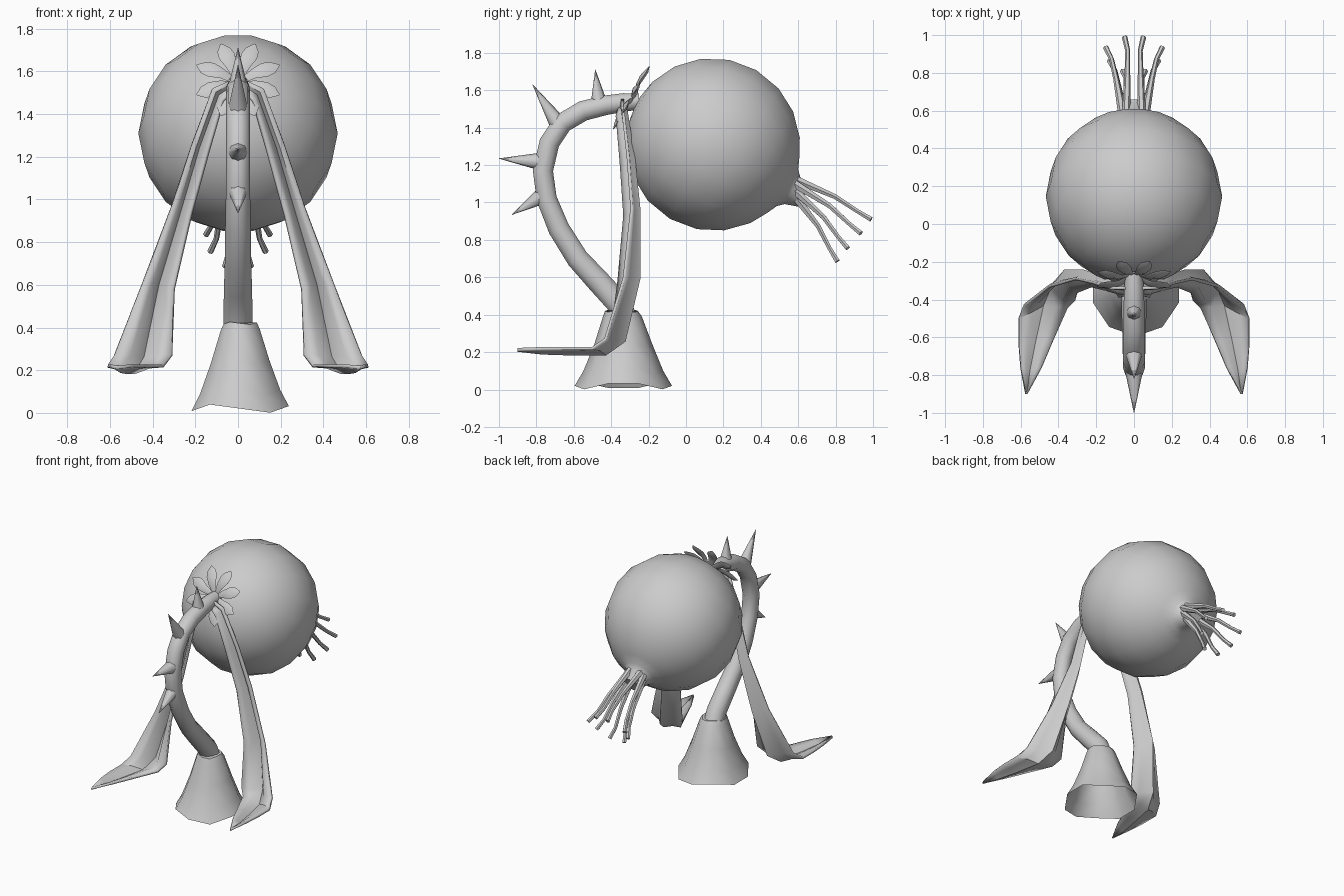
import bpy, bmesh, math
from mathutils import Vector

cube = bpy.data.objects.get("Cube")
if cube:
    bpy.data.objects.remove(cube, do_unlink=True)

grey = bpy.data.materials.new("plain grey")
grey.use_nodes = True
COLOUR = (0.6, 0.6, 0.6, 1)
grey.diffuse_color = COLOUR
grey.node_tree.nodes["Principled BSDF"].inputs["Base Color"].default_value = COLOUR


def finish(name, bm, angle=40):
    """Turn a bmesh into a smooth shaded object."""
    bmesh.ops.recalc_face_normals(bm, faces=bm.faces)
    mesh = bpy.data.meshes.new(name)
    bm.to_mesh(mesh)
    bm.free()
    mesh.materials.append(grey)
    obj = bpy.data.objects.new(name, mesh)
    bpy.context.collection.objects.link(obj)
    bpy.ops.object.select_all(action='DESELECT')
    bpy.context.view_layer.objects.active = obj
    obj.select_set(True)
    bpy.ops.object.shade_smooth_by_angle(angle=math.radians(angle))
    return obj


def skin(bm, rows, closed):
    """Join rows of points with quads."""
    verts = [[bm.verts.new(p) for p in row] for row in rows]
    n = len(verts[0])
    for a, b in zip(verts, verts[1:]):
        for i in range(n if closed else n - 1):
            j = (i + 1) % n
            bm.faces.new((a[i], a[j], b[j], b[i]))
    return verts


def ring(centre, axis, radius, sides):
    axis = Vector(axis).normalized()
    u = Vector((1, 0, 0))
    u = (u - axis * u.dot(axis)).normalized()
    v = axis.cross(u)
    return [Vector(centre) + radius * (u * math.cos(a) + v * math.sin(a))
            for a in (2 * math.pi * i / sides for i in range(sides))]


def tube(bm, path, radii, sides, caps=True):
    path = [Vector(p) for p in path]
    rows = []
    for i, p in enumerate(path):
        axis = path[min(i + 1, len(path) - 1)] - path[max(i - 1, 0)]
        rows.append(ring(p, axis, radii[i], sides))
    verts = skin(bm, rows, True)
    if caps:
        bm.faces.new(verts[0])
        bm.faces.new(verts[-1])


# Round bulb with a drawn-out neck, turned around a tilted axis
centre = Vector((0, 0.145, 1.31))
axis = Vector((0, 0.865, -0.502))
R = 0.467
profile = [(-R * math.cos(a), R * math.sin(a))
           for a in (math.radians(d) for d in (2, 16, 34, 52, 71, 90, 109, 127, 145, 158))]
profile += [(0.46, 0.115), (0.49, 0.085), (0.56, 0.06)]
bm = bmesh.new()
verts = skin(bm, [ring(centre + axis * t, axis, r, 18) for t, r in profile], True)
bm.faces.new(verts[0])
bm.faces.new(verts[-1])
finish("bulb", bm, 60)

# Filaments spreading from the neck
bm = bmesh.new()
neck = centre + axis * 0.47
for x, y, z, lift in ((0.05, 0.99, 0.91, 0.05), (0.15, 0.935, 0.835, 0.025),
                      (0.13, 0.865, 0.755, -0.01), (0.06, 0.81, 0.685, -0.04)):
    for s in (1, -1):
        start = neck + Vector((s * (0.03 + x * 0.2), 0.03, lift))
        tip = Vector((s * x, y, z))
        mid = start.lerp(tip, 0.5) + Vector((-s * 0.01, 0.01, 0.015))
        bend = start.lerp(tip, 0.82) + Vector((-s * 0.015, 0, 0.005))
        tube(bm, [start, mid, bend, tip], [0.024, 0.015, 0.013, 0.015], 6)
finish("filaments", bm, 50)

# Arched stem
stem_path = [(-0.31, 0.34), (-0.36, 0.46), (-0.47, 0.58), (-0.58, 0.7), (-0.68, 0.86),
             (-0.745, 1.02), (-0.765, 1.17), (-0.73, 1.32), (-0.66, 1.425),
             (-0.55, 1.49), (-0.43, 1.52), (-0.33, 1.535), (-0.25, 1.54)]
bm = bmesh.new()
tube(bm, [(0, y, z) for y, z in stem_path],
     [0.07, 0.068, 0.066, 0.062, 0.06] + [0.057] * 5 + [0.055, 0.052, 0.045], 10)
finish("stem", bm, 50)

# Thorns along the outer side of the stem
bm = bmesh.new()
for base, tip in (((-0.465, 1.53), (-0.485, 1.71)), ((-0.69, 1.43), (-0.82, 1.63)),
                  ((-0.79, 1.22), (-1.0, 1.235)), ((-0.77, 1.035), (-0.93, 0.935))):
    tube(bm, [(0, *base), (0, *tip)], [0.045, 0.001], 8)
finish("thorns", bm, 60)

# Flared hollow foot
bm = bmesh.new()
levels = [(0.42, -0.345, 0.085), (0.39, -0.34, 0.1), (0.24, -0.335, 0.15),
          (0.1, -0.335, 0.205), (0.02, -0.335, 0.25)]
rows = []
for z, y, r in levels:
    rows.append([(r * 0.96 * math.cos(a) + 0.01, y + r * 1.04 * math.sin(a),
                  z + 0.02 * (r / 0.25) * math.cos(3 * a))
                 for a in (2 * math.pi * (i + 0.5) / 10 for i in range(10))])
verts = skin(bm, rows, True)
bm.faces.new(verts[0])
finish("foot", bm, 50)

# Ring of pointed petals between stem and bulb
bm = bmesh.new()
hub = Vector((0, -0.275, 1.55))
out = Vector((0, -0.87, 0.5))
up = Vector((0, 0.5, 0.87))
side = Vector((1, 0, 0))
for k in range(8):
    a = 2 * math.pi * (k + 0.5) / 8
    along = side * math.cos(a) + up * math.sin(a)
    across = out.cross(along)
    rows = []
    for t, w, h in ((0.02, 0.014, 0.0), (0.08, 0.026, 0.025), (0.135, 0.039, 0.025),
                    (0.175, 0.032, 0.02), (0.21, 0.003, 0.02)):
        p = hub + along * t + out * h
        rows.append([p - across * w, p + out * w * 0.35, p + across * w, p - out * w * 0.35])
    skin(bm, rows, True)
finish("petals", bm, 50)

# Long folded leaves: outer edge, midrib, inner edge down the length
sections = [
    ((0.03, -0.34, 1.56), (0.03, -0.33, 1.53), (0.03, -0.36, 1.50)),
    ((0.12, -0.34, 1.52), (0.09, -0.32, 1.49), (0.07, -0.37, 1.46)),
    ((0.22, -0.31, 1.25), (0.18, -0.28, 1.24), (0.14, -0.35, 1.22)),
    ((0.31, -0.29, 0.97), (0.265, -0.25, 0.95), (0.22, -0.33, 0.93)),
    ((0.45, -0.33, 0.60), (0.37, -0.25, 0.60), (0.30, -0.36, 0.58)),
    ((0.58, -0.43, 0.27), (0.44, -0.33, 0.26), (0.31, -0.40, 0.27)),
    ((0.61, -0.50, 0.22), (0.48, -0.43, 0.19), (0.35, -0.44, 0.22)),
    ((0.61, -0.64, 0.22), (0.52, -0.62, 0.19), (0.43, -0.62, 0.22)),
    ((0.60, -0.76, 0.22), (0.55, -0.77, 0.195), (0.49, -0.76, 0.22)),
    ((0.573, -0.90, 0.215), (0.57, -0.90, 0.21), (0.567, -0.90, 0.215)),
]
for s, name in ((1, "left_leaf"), (-1, "right_leaf")):
    bm = bmesh.new()
    rows = []
    for i, section in enumerate(sections):
        o, m, n = (Vector(p) for p in section)
        raised = Vector((0, -0.25, 0)) if i < 6 else Vector((0, 0, 0.08))
        crease = raised * (o - n).length * 0.5
        row = [o, (o + m) / 2 + crease, m, (m + n) / 2 + crease, n]
        rows.append([(s * p.x, p.y, p.z) for p in row])
    skin(bm, rows, False)
    leaf = finish(name, bm, 40)
    mod = leaf.modifiers.new("thickness", 'SOLIDIFY')
    mod.thickness = 0.016
    mod.offset = 0
